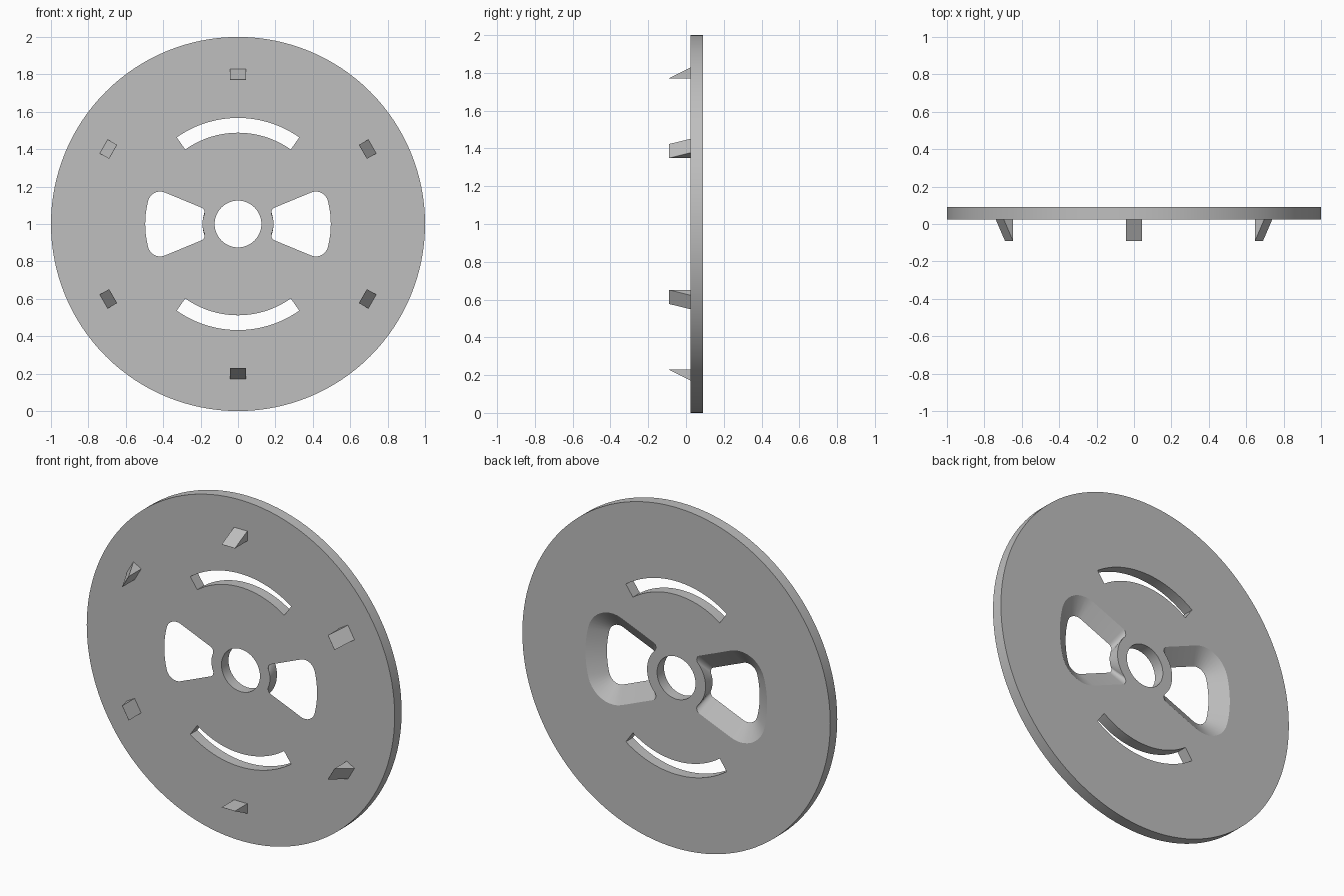
import bpy, bmesh
from math import sin, cos, radians, sqrt, atan2, pi

if "Cube" in bpy.data.objects:
    bpy.data.objects.remove(bpy.data.objects["Cube"], do_unlink=True)

FRONT, BACK, TIP = 0.025, 0.09, -0.09   # depth of disc faces and tooth tips
CENTRE = 1.0                            # height of the disc axis
HUB = 0.19                              # hub radius between the windows

grey = bpy.data.materials.new("plain_grey")
grey.use_nodes = True
colour = (0.52, 0.52, 0.52, 1)
grey.diffuse_color = colour
grey.node_tree.nodes["Principled BSDF"].inputs["Base Color"].default_value = colour


def arc(radius, start, end, steps, cx=0, cz=0):
    """Points on an arc in the disc plane, angles in radians."""
    angles = [start + (end - start) * i / steps for i in range(steps + 1)]
    return [(cx + radius * cos(a), cz + radius * sin(a)) for a in angles]


def loft(name, rings):
    """Solid through matching (depth, outline) rings, capped at both ends."""
    bm = bmesh.new()
    loops = [[bm.verts.new((x, y, z + CENTRE)) for x, z in pts] for y, pts in rings]
    for a, b in zip(loops, loops[1:]):
        for i in range(len(a)):
            j = (i + 1) % len(a)
            bm.faces.new((a[i], a[j], b[j], b[i]))
    bm.faces.new(loops[0])
    bm.faces.new(loops[-1])
    bmesh.ops.remove_doubles(bm, verts=bm.verts, dist=1e-5)
    bmesh.ops.recalc_face_normals(bm, faces=bm.faces)
    mesh = bpy.data.meshes.new(name)
    bm.to_mesh(mesh)
    bm.free()
    mesh.materials.append(grey)
    obj = bpy.data.objects.new(name, mesh)
    bpy.context.collection.objects.link(obj)
    return obj


def window_outline(grow, side):
    """Rounded sector whose sides and outer edge move out by grow."""
    tilt = radians(22.5)
    outer, corner, inner = 0.49 + grow, 0.06 + grow, 0.03

    def corner_centre(radius, offset):
        return radius, tilt + atan2(offset, sqrt(radius ** 2 - offset ** 2))

    ro, ao = corner_centre(outer - corner, grow - corner)
    ri, ai = corner_centre(HUB + inner, grow - inner)
    half = arc(outer, 0, ao, 10)[:-1]
    half += arc(corner, ao, tilt + pi / 2, 10, ro * cos(ao), ro * sin(ao))
    half += arc(inner, tilt + pi / 2, ai + pi, 8, ri * cos(ai), ri * sin(ai))
    half += arc(HUB, ai, 0, 10)[1:]
    pts = half + [(x, -z) for x, z in half[-2:0:-1]]
    return [(side * x, z) for x, z in pts]


def prism(name, outline, y0, y1):
    return loft(name, [(y0, outline), (y1, outline)])


# Disc
disc = prism("disc", arc(1, 0, 2 * pi, 128)[:-1], FRONT, BACK)

# Cutters: centre hole, two curved slots, two windows flaring to the back
over = 0.01
cutters = [prism("hole_cutter", arc(0.125, 0, 2 * pi, 64)[:-1], FRONT - over, BACK + over)]
spread = radians(35.3)
for label, mid in (("upper", pi / 2), ("lower", -pi / 2)):
    slot = arc(0.567, mid - spread, mid + spread, 32)
    slot += arc(0.488, mid + spread, mid - spread, 32)
    cutters.append(prism(label + "_slot_cutter", slot, FRONT - over, BACK + over))
slope = 0.094 / (BACK - FRONT)
for label, side in (("left", 1), ("right", -1)):
    rings = [(y, window_outline(0.006 + slope * (y - FRONT), side))
             for y in (FRONT - over, BACK + over)]
    cutters.append(loft(label + "_window_cutter", rings))

for cutter in cutters:
    cutter.hide_render = True
    mod = disc.modifiers.new(cutter.name, "BOOLEAN")
    mod.operation, mod.solver, mod.object = "DIFFERENCE", "EXACT", cutter

# Bake the cuts and drop the cutters
depsgraph = bpy.context.evaluated_depsgraph_get()
cut_mesh = bpy.data.meshes.new_from_object(disc.evaluated_get(depsgraph))
disc.modifiers.clear()
disc.data = cut_mesh
for cutter in cutters:
    bpy.data.objects.remove(cutter, do_unlink=True)

bpy.ops.object.select_all(action="DESELECT")
disc.select_set(True)
bpy.context.view_layer.objects.active = disc
bpy.ops.object.shade_smooth_by_angle(angle=radians(25))

# Six wedge teeth: flat towards the axis, sloping on the outside
for i in range(6):
    a = radians(30 + 60 * i)

    def place(r, t):
        return (r * cos(a) - t * sin(a), r * sin(a) + t * cos(a))

    w, r0, r1 = 0.043, 0.771, 0.829
    base = [place(r0, -w), place(r1, -w), place(r1, w), place(r0, w)]
    tip = [place(r0, -w), place(r0 + 0.001, -w), place(r0 + 0.001, w), place(r0, w)]
    loft(f"tooth_{i + 1}", [(FRONT, base), (TIP, tip)])
